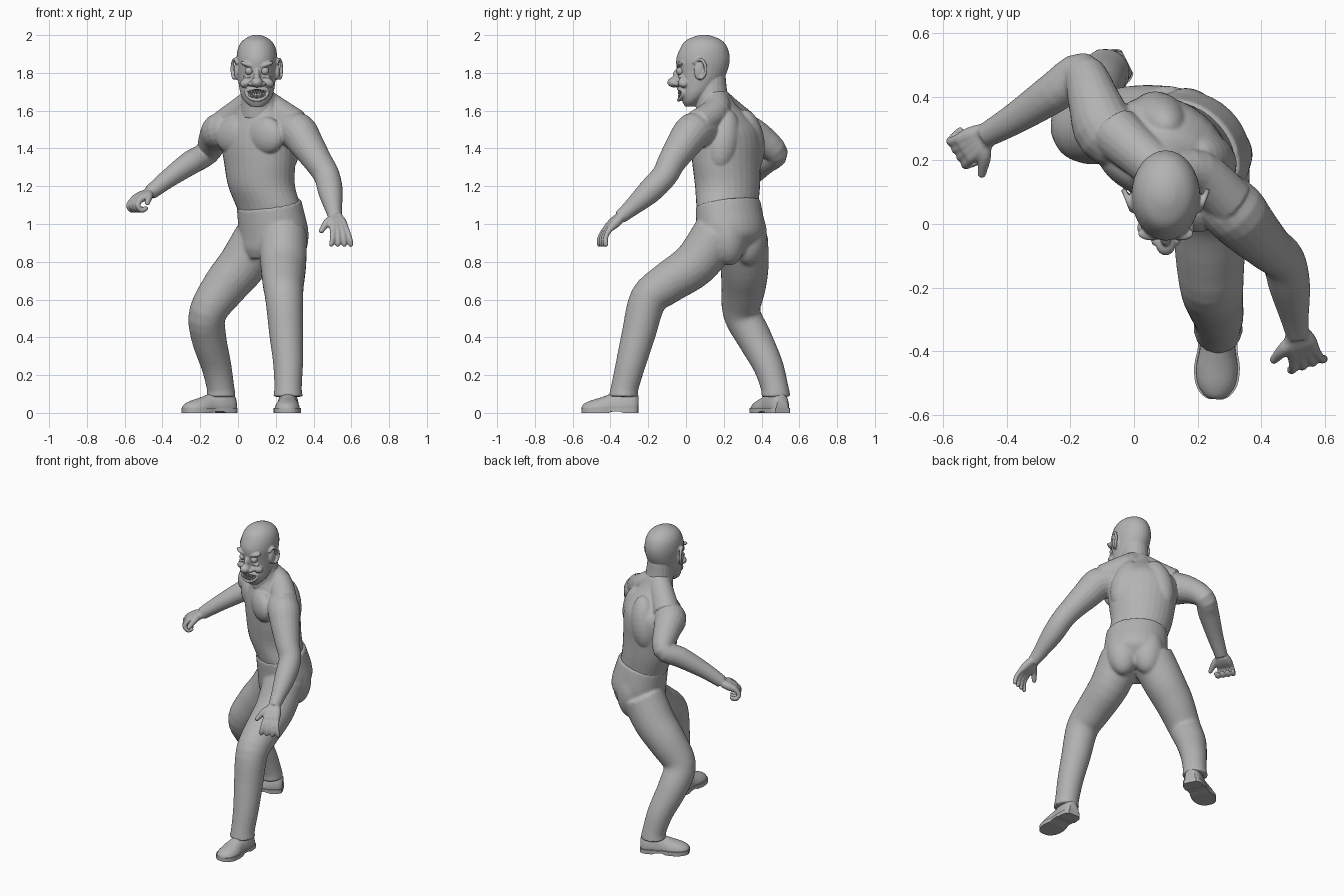
import bpy, bmesh, math
from mathutils import Vector, Matrix

cube = bpy.data.objects.get("Cube")
if cube:
    bpy.data.objects.remove(cube, do_unlink=True)

clay = bpy.data.materials.new("clay_grey")
clay.use_nodes = True
clay.diffuse_color = (0.45, 0.45, 0.45, 1)
clay.node_tree.nodes["Principled BSDF"].inputs["Base Color"].default_value = clay.diffuse_color
UP = Vector((0, 0, 1))


def finish(name, bm, voxel=0, passes=3):
    """Turn a bmesh into an object, fused by a voxel remesh if a size is given."""
    bmesh.ops.recalc_face_normals(bm, faces=bm.faces)
    mesh = bpy.data.meshes.new(name)
    bm.to_mesh(mesh)
    bm.free()
    mesh.materials.append(clay)
    obj = bpy.data.objects.new(name, mesh)
    bpy.context.collection.objects.link(obj)
    if voxel:
        fuse = obj.modifiers.new("fuse", 'REMESH')
        fuse.mode = 'VOXEL'
        fuse.voxel_size = voxel
        fuse.use_smooth_shade = True
        relax = obj.modifiers.new("relax", 'SMOOTH')
        relax.factor = 0.5
        relax.iterations = passes
    else:
        bpy.ops.object.select_all(action='DESELECT')
        obj.select_set(True)
        bpy.context.view_layer.objects.active = obj
        bpy.ops.object.shade_smooth_by_angle(angle=math.radians(40))
    return obj


def spline(rows, steps=4):
    """Catmull-Rom interpolation through rows of any length."""
    rows = [rows[0]] + list(rows) + [rows[-1]]
    out = []
    for a, b, c, d in zip(rows, rows[1:], rows[2:], rows[3:]):
        for k in range(steps):
            t = k / steps
            out.append([q + t * ((r - p) + t * ((2 * p - 5 * q + 4 * r - s) + t * (3 * (q - r) + s - p))) / 2
                        for p, q, r, s in zip(a, b, c, d)])
    return out + [list(rows[-1])]


def loft(bm, rings):
    loops = [[bm.verts.new(p) for p in ring] for ring in rings]
    for low, high in zip(loops, loops[1:]):
        for i in range(len(low)):
            j = (i + 1) % len(low)
            bm.faces.new((low[i], low[j], high[j], high[i]))
    bm.faces.new(loops[0][::-1])
    bm.faces.new(loops[-1])


def ring(centre, u, v, sides):
    angles = [math.tau * i / sides for i in range(sides)]
    return [centre + u * math.cos(a) + v * math.sin(a) for a in angles]


def limb(bm, points, sides=20, steps=4):
    """Round tube through (x, y, z, radius) points."""
    rows = spline(points, steps)
    centres = [Vector(r[:3]) for r in rows]
    u, rings = Vector((0.6, 0.5, 0.3)), []
    for i, row in enumerate(rows):
        t = (centres[min(i + 1, len(rows) - 1)] - centres[max(i - 1, 0)]).normalized()
        u = (u - t * u.dot(t)).normalized()
        rings.append(ring(centres[i], u * row[3], t.cross(u) * row[3], sides))
    loft(bm, rings)


def stack(bm, rows, degrees=0, tilt=0):
    """Stacked ellipses (z, x, y, half width, half depth), turned about z."""
    turn = Matrix.Rotation(math.radians(degrees), 3, 'Z')
    side, back = turn @ Vector((1, 0, 0)), turn @ Vector((0, 1, 0))
    loft(bm, [ring(Vector((x, y, z)), side * a, (back + UP * tilt) * b, 32)
              for z, x, y, a, b in spline(rows)])


def ball(bm, centre, size, degrees=0, axis='Z'):
    m = Matrix.Translation(centre) @ Matrix.Rotation(math.radians(degrees), 4, axis)
    bmesh.ops.create_uvsphere(bm, u_segments=24, v_segments=14, radius=1,
                              matrix=m @ Matrix.Diagonal((*size, 1)))


def muscle_pair(bm, origin, heading, lateral, forward, z, size, lean=0):
    """Mirrored ellipsoids in the turned frame of the trunk."""
    turn = Matrix.Rotation(math.radians(heading), 4, 'Z')
    for sign in (-1, 1):
        place = Vector((*origin, z)) + turn @ Vector((sign * lateral, -forward, 0))
        m = Matrix.Translation(place) @ turn @ Matrix.Rotation(math.radians(sign * lean), 4, 'Y')
        bmesh.ops.create_uvsphere(bm, u_segments=24, v_segments=14, radius=1,
                                  matrix=m @ Matrix.Diagonal((*size, 1)))


def hand(bm, wrist, direction, curl, thumb):
    """Palm, four fingers bent by the curl angle, and a thumb."""
    d = Vector(direction).normalized()
    s = d.cross(UP).normalized()
    up = s.cross(d)
    wrist = Vector(wrist)
    for k in (-1.5, -0.5, 0.5, 1.5):
        limb(bm, [(*(wrist + s * k * 0.012), 0.024), (*(wrist + d * 0.04 + s * k * 0.018), 0.026),
                  (*(wrist + d * 0.085 + s * k * 0.023), 0.019)], 12)
        p, bend = wrist + d * 0.08 + s * k * 0.024, curl * 0.4
        chain = [(*p, 0.017)]
        for length in (0.042, 0.034, 0.026):
            p = p + (d * math.cos(bend) - up * math.sin(bend) + s * k * 0.12) * length
            bend += curl
            chain.append((*p, 0.014))
        limb(bm, chain, 12)
        ball(bm, p, (0.013,) * 3)
    side = s * thumb
    tip = wrist + d * 0.085 + side * 0.095 - up * 0.02
    limb(bm, [(*(wrist + d * 0.01), 0.024), (*(wrist + d * 0.035 + side * 0.05), 0.022), (*tip, 0.014)], 12)
    ball(bm, tip, (0.014,) * 3)


# Bare upper body: trunk, chest and back muscles, arms, hands
skin = bmesh.new()
stack(skin, [(0.98, .18, .235, .17, .14), (1.08, .165, .22, .185, .145), (1.2, .125, .22, .188, .16),
             (1.32, .115, .215, .203, .165), (1.42, .11, .215, .215, .168), (1.5, .115, .208, .21, .157),
             (1.57, .115, .19, .16, .125), (1.63, .11, .165, .11, .095), (1.7, .105, .14, .085, .08)], -40)
muscle_pair(skin, (.125, .2), -36, .098, .105, 1.47, (.118, .06, .1), 12)
muscle_pair(skin, (.11, .21), -40, .1, -.07, 1.44, (.09, .085, .17), -14)
muscle_pair(skin, (.11, .21), -40, .055, -.095, 1.27, (.06, .06, .24))
# Trapezius slopes
for slope in ([(.2, .16, 1.6, .075), (.3, .07, 1.53, .08)], [(.02, .22, 1.6, .075), (-.06, .29, 1.53, .085)]):
    limb(skin, [(.105, .15, 1.67, .07)] + slope)
limb(skin, [(.25, .1, 1.5, .09), (.315, .04, 1.49, .1), (.365, -.015, 1.42, .09), (.425, -.075, 1.33, .075),
            (.47, -.115, 1.255, .069), (.49, -.195, 1.17, .065), (.505, -.29, 1.085, .046),
            (.515, -.35, 1.035, .036)])
limb(skin, [(.0, .25, 1.49, .09), (-.085, .29, 1.495, .1), (-.125, .385, 1.455, .083), (-.165, .475, 1.375, .065),
            (-.25, .415, 1.325, .064), (-.37, .335, 1.24, .05), (-.465, .28, 1.165, .039)])
hand(skin, (.515, -.35, 1.035), (.22, -.65, -.62), 0.36, 1)
hand(skin, (-.47, .277, 1.162), (-.78, -.5, -.36), 1.3, -1)
finish("bare_torso_and_arms", skin, 0.0062)

# Trousers: pelvis, seat and two legs
cloth = bmesh.new()
stack(cloth, [(1.11, .163, .222, .189, .15), (1.04, .175, .23, .193, .158), (.96, .187, .238, .195, .165),
              (.9, .185, .24, .18, .16), (.84, .17, .23, .12, .12)], -45, 0.22)
muscle_pair(cloth, (.185, .24), -45, .075, -.058, .94, (.1, .09, .16))
legs = {
    "left": [(.235, .16, .94, .13), (.24, .05, .79, .122), (.24, -.1, .685, .11), (.245, -.2, .6, .1),
             (.255, -.25, .42, .09), (.265, -.29, .27, .08), (.265, -.325, .13, .073), (.265, -.33, .085, .08)],
    "right": [(.11, .3, .92, .135), (.02, .31, .78, .128), (-.07, .305, .67, .118), (-.16, .295, .53, .1),
              (-.155, .36, .4, .093), (-.115, .435, .25, .08), (-.092, .47, .13, .073), (-.09, .475, .085, .08)],
}
for path in legs.values():
    limb(cloth, path, 24)
finish("trousers", cloth, 0.009, 6)

# Shoes: rounded upper and flat sole, rows of (distance, half width, height)
shoe_rows = [(-.078, .035, .07), (-.055, .052, .1), (0, .058, .11), (.06, .056, .085),
             (.12, .066, .062), (.175, .06, .045), (.21, .038, .028), (.222, .015, .012)]
for side, heading in (("left", (-.03, -1, 0)), ("right", (-.89, -.45, 0))):
    forward = Vector(heading).normalized()
    across = forward.cross(UP)
    ankle = Vector((*legs[side][-1][:2], 0))
    upper, sole = bmesh.new(), bmesh.new()
    rings, slabs = [], []
    for distance, width, height in spline(shoe_rows, 3):
        centre = ankle + forward * distance
        loop = ring(centre + UP * 0.02, across * width, UP * height, 24)
        for p in loop:
            p.z = max(p.z, 0.016)
        rings.append(loop)
        edge = across * (width + 0.006)
        base = UP * (0.008 if 0 < distance < 0.07 else 0)
        slabs.append([centre + edge + base, centre + edge + UP * 0.026,
                      centre - edge + UP * 0.026, centre - edge + base])
    loft(upper, rings)
    loft(sole, slabs)
    finish(side + "_shoe_upper", upper)
    finish(side + "_shoe_sole", sole)

# Head: skull, neck, brows, nose, cheeks, ears and lips
head = bmesh.new()
stack(head, [(1.622, .1, .02, .035, .025), (1.65, .1, .03, .066, .05), (1.69, .1, .05, .086, .08),
             (1.74, .1, .07, .096, .105), (1.8, .1, .085, .102, .13), (1.87, .1, .09, .108, .142),
             (1.93, .1, .095, .1, .126), (1.97, .1, .095, .076, .097), (1.994, .1, .095, .038, .047),
             (2.001, .1, .095, .01, .012)])
limb(head, [(.11, .155, 1.58, .1), (.105, .135, 1.68, .087), (.1, .13, 1.78, .08)])
ball(head, (.1, -.064, 1.75), (.031, .035, .027))
ball(head, (.1, -.04, 1.785), (.018, .03, .04))


def face(x):
    return -0.035 + 7 * (x - 0.1) ** 2


for sign in (-1, 1):
    ball(head, (.1 + sign * .046, -.03, 1.843), (.044, .022, .013), -sign * 18, 'Y')
    ball(head, (.1 + sign * .03, -.05, 1.742), (.017, .02, .014))
    ball(head, (.1 + sign * .058, -.012, 1.748), (.034, .03, .024), sign * 25, 'Y')
    ball(head, (.1 + sign * .045, -.026, 1.782), (.03, .016, .009), sign * 10, 'Y')
    # Ears: bowl with a rolled rim that flares towards the back
    ear_x = .1 + sign * .108
    ball(head, (ear_x, .07, 1.81), (.014, .028, .048))
    rim = []
    for a in range(-2, 7):
        swing = .034 * math.sin(a / 2)
        rim.append((ear_x + sign * (.009 + swing * .4), .07 + swing, 1.82 + .052 * math.cos(a / 2), .009))
    limb(head, rim, 10)
lips = []
for i in range(17):
    a = math.tau * i / 16
    x = .1 + .058 * math.cos(a)
    lips.append((x, face(x) - .003, 1.684 + .028 * math.sin(a) + 4 * (x - .1) ** 2, .01))
limb(head, lips, 10, 3)
head_object = finish("head", head, 0.0048, 2)

# Open mouth cut into the face
cutter_mesh = bmesh.new()
ball(cutter_mesh, (.1, -.035, 1.69), (.05, .035, .023))
cutter = finish("mouth_cutter", cutter_mesh)
cutter.hide_render = True
cutter.display_type = 'WIRE'
cutter.hide_set(True)
cut = head_object.modifiers.new("mouth", 'BOOLEAN')
cut.operation = 'DIFFERENCE'
cut.object = cutter

# Teeth and eyeballs
teeth = bmesh.new()
for row in (-1, 1):
    for i in range(-3, 4):
        x = .1 + i * .0135
        place = Vector((x, face(x) - .001, 1.687 + row * .012 + 4 * (x - .1) ** 2))
        bmesh.ops.create_cube(teeth, size=1, matrix=Matrix.Translation(place) @ Matrix.Diagonal((.011, .014, .021, 1)))
tooth_object = finish("teeth", teeth)
tooth_object.modifiers.new("rounding", 'BEVEL').width = 0.003
eyes = bmesh.new()
for sign in (-1, 1):
    ball(eyes, (.1 + sign * .042, -.03, 1.81), (.022,) * 3)
finish("eyeballs", eyes)
